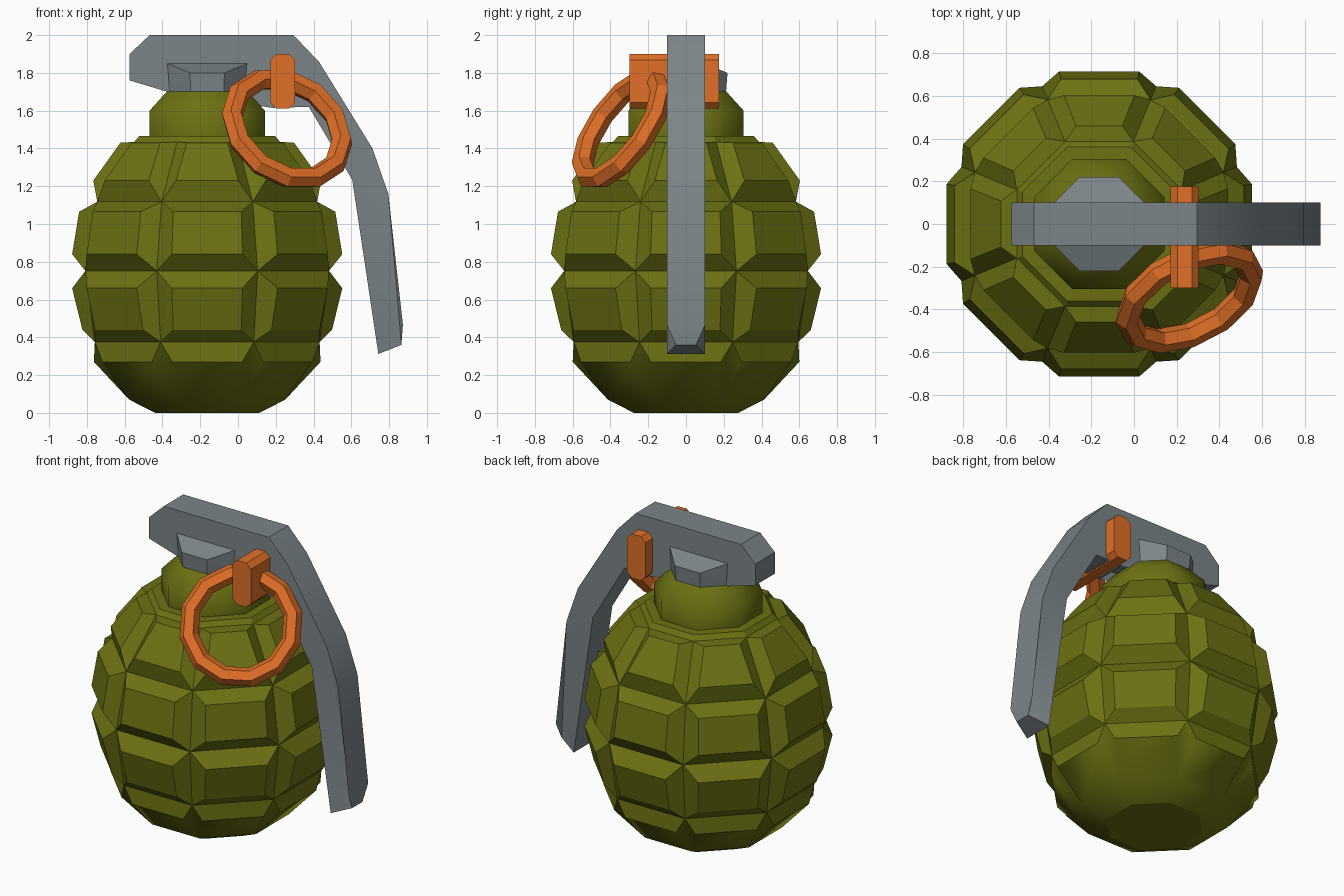
import bpy, bmesh, math
from mathutils import Vector

if "Cube" in bpy.data.objects:
    bpy.data.objects.remove(bpy.data.objects["Cube"])

CX = -0.163                      # body axis offset in x
T8 = math.tan(math.pi / 8)


def material(name, rgb):
    m = bpy.data.materials.new(name)
    m.diffuse_color = (*rgb, 1)
    m.use_nodes = True
    m.node_tree.nodes["Principled BSDF"].inputs["Base Color"].default_value = m.diffuse_color
    return m


OLIVE = material("olive_green", (0.150, 0.165, 0.006))
GREY = material("steel_grey", (0.20, 0.235, 0.25))
ORANGE = material("orange", (0.75, 0.16, 0.02))


def finish(bm, name, mat, smooth_angle=None):
    bmesh.ops.recalc_face_normals(bm, faces=bm.faces)
    me = bpy.data.meshes.new(name)
    bm.to_mesh(me)
    bm.free()
    me.materials.append(mat)
    ob = bpy.data.objects.new(name, me)
    bpy.context.collection.objects.link(ob)
    if smooth_angle:
        bpy.ops.object.select_all(action='DESELECT')
        ob.select_set(True)
        bpy.context.view_layer.objects.active = ob
        bpy.ops.object.shade_smooth_by_angle(angle=math.radians(smooth_angle))
    return ob


def side_point(k, apothem, half, z):
    """Point on side k of an octagon, 'half' along the side."""
    a = k * math.pi / 4
    return Vector((CX + apothem * math.cos(a) - half * math.sin(a),
                   apothem * math.sin(a) + half * math.cos(a), z))


def octagon(bm, apothem, z):
    return [bm.verts.new(side_point(k, apothem, apothem * T8, z)) for k in range(8)]


def bridge(bm, lo, hi, smooth=False):
    for k in range(8):
        bm.faces.new((lo[k - 1], lo[k], hi[k], hi[k - 1])).smooth = smooth


# Body: octagonal shell with raised panels between groove lines
bm = bmesh.new()
grooves = [octagon(bm, a, z) for a, z in
           ((0.595, 0.375), (0.645, 0.752), (0.582, 1.118), (0.386, 1.435))]
# each row: (apothem, half width, z) of panel bottom and top
rows = [((0.661, 0.18, 0.44), (0.715, 0.187, 0.66)),
        ((0.715, 0.187, 0.84), (0.678, 0.18, 1.065)),
        ((0.603, 0.165, 1.23), (0.46, 0.108, 1.43))]
for i, (b, t) in enumerate(rows):
    lo, hi = grooves[i], grooves[i + 1]
    for k in range(8):
        outer = (lo[k - 1], lo[k], hi[k], hi[k - 1])
        inner = [bm.verts.new(side_point(k, p[0], s * p[1], p[2]))
                 for p, s in ((b, -1), (b, 1), (t, 1), (t, -1))]
        bm.faces.new(inner)
        for j in range(4):
            n = (j + 1) % 4
            bm.faces.new((outer[j], outer[n], inner[n], inner[j]))

# Rounded base below the lowest groove
base = octagon(bm, 0.413, 0.07)
foot = octagon(bm, 0.276, 0.0)
g = grooves[0]
for k in range(8):
    l, r = (bm.verts.new(side_point(k, 0.60, s * 0.185, 0.27)) for s in (-1, 1))
    bm.faces.new((l, r, g[k], g[k - 1]))
    bm.faces.new((base[k - 1], base[k], r, l)).smooth = True
    bm.faces.new((base[k - 1], l, g[k - 1])).smooth = True
    bm.faces.new((base[k], g[k], r)).smooth = True
bridge(bm, foot, base, True)
bm.faces.new(foot)

# Shoulder and neck
collar = octagon(bm, 0.36, 1.465)
bridge(bm, grooves[3], collar)
neck0 = octagon(bm, 0.305, 1.467)
bridge(bm, collar, neck0)
prev = neck0
for a, z in ((0.305, 1.60), (0.21, 1.705)):
    ring = octagon(bm, a, z)
    bridge(bm, prev, ring, True)
    prev = ring
bm.faces.new(prev)
finish(bm, "body", OLIVE)

# Fuse cap: octagonal block with a roof sloping to front and back
bm = bmesh.new()
octagon(bm, 0.212, 1.70)
for v in octagon(bm, 0.22, 1.80):
    if abs(v.co.y) < 0.15:
        v.co.z = 1.853
bmesh.ops.convex_hull(bm, input=bm.verts)
finish(bm, "fuse_cap", GREY)


def prism(bm, profile, y0, y1):
    """Extrude an x,z profile along y."""
    f = [bm.verts.new((x, y0, z)) for x, z in profile]
    b = [bm.verts.new((x, y1, z)) for x, z in profile]
    bm.faces.new(f)
    bm.faces.new(b)
    n = len(f)
    for i in range(n):
        j = (i + 1) % n
        bm.faces.new((f[i], f[j], b[j], b[i]))
    return f, b


# Safety lever: bent bar, outer tip narrowed
lever = [(-0.574, 1.90), (-0.468, 2.0), (0.294, 2.0), (0.43, 1.857),
         (0.712, 1.40), (0.796, 1.159), (0.873, 0.466), (0.865, 0.36),
         (0.743, 0.312), (0.605, 1.233), (0.375, 1.62), (0.18, 1.615),
         (0.09, 1.70), (-0.373, 1.70), (-0.574, 1.76)]
bm = bmesh.new()
for side in prism(bm, lever, -0.101, 0.101):
    side[7].co.y *= 0.53
bmesh.ops.triangulate(bm, faces=[f for f in bm.faces if len(f.verts) > 4])
finish(bm, "safety_lever", GREY, 33)

# Pin: long octagonal bar through the lever
px, pz, hw, hh, c = 0.237, 1.756, 0.066, 0.145, 0.032
pin = [(px + sx * x, pz + sz * z) for sx, sz, pts in (
    (1, 1, ((hw, hh - c), (hw - c, hh))), (-1, 1, ((hw - c, hh), (hw, hh - c))),
    (-1, -1, ((hw, hh - c), (hw - c, hh))), (1, -1, ((hw - c, hh), (hw, hh - c))))
    for x, z in pts]
bm = bmesh.new()
prism(bm, pin, -0.30, 0.176)
finish(bm, "pin", ORANGE)

# Pull ring: tilted twelve-sided ring with a six-sided section
normal = Vector((0.39, -0.75, 0.53)).normalized()
u = Vector((0, 0, 1)).cross(normal).normalized()
w = normal.cross(u)
centre = Vector((0.26, -0.34, 1.505))
bm = bmesh.new()
loops = []
for i in range(12):
    a = math.tau * (i + 0.5) / 12
    d = u * math.cos(a) + w * math.sin(a)
    loops.append([bm.verts.new(centre + d * (0.316 + 0.058 * math.cos(b))
                               + normal * 0.058 * math.sin(b))
                  for b in (math.tau * j / 6 for j in range(6))])
for i in range(12):
    p, q = loops[i - 1], loops[i]
    for j in range(6):
        bm.faces.new((p[j - 1], p[j], q[j], q[j - 1]))
finish(bm, "pull_ring", ORANGE)
